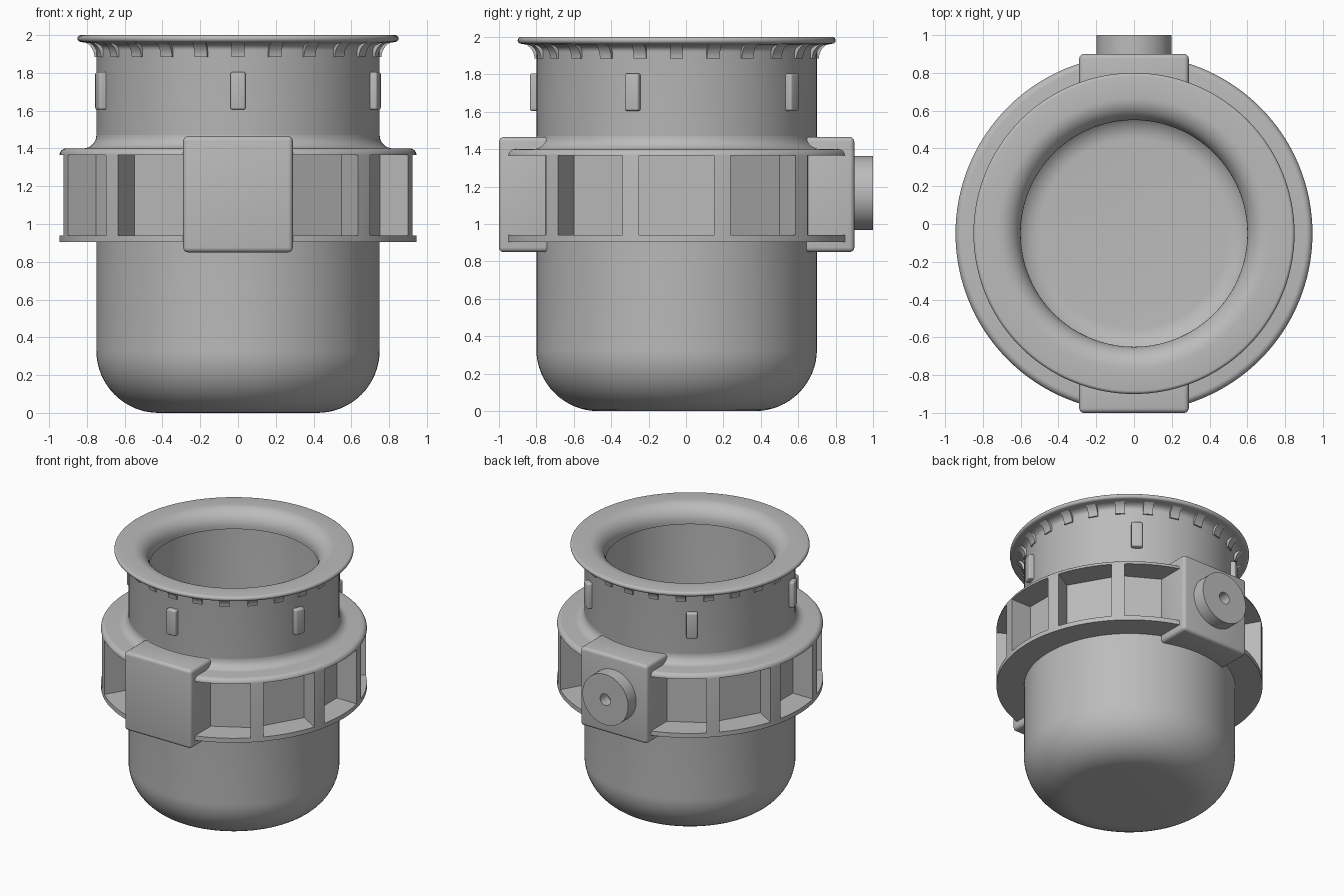
import bpy, bmesh
from math import sin, cos, pi, radians
from mathutils import Matrix, Vector

if "Cube" in bpy.data.objects:
    bpy.data.objects.remove(bpy.data.objects["Cube"], do_unlink=True)

AXIS_Y = -0.05           # vertical axis of the round parts
CENTRE = Matrix.Translation((0, AXIS_Y, 0))

grey = bpy.data.materials.new("plain grey")
grey.use_nodes = True
COLOUR = (0.5, 0.5, 0.5, 1)
grey.diffuse_color = COLOUR
grey.node_tree.nodes["Principled BSDF"].inputs["Base Color"].default_value = COLOUR


def finish(bm, name, smooth=True):
    bmesh.ops.recalc_face_normals(bm, faces=bm.faces)
    mesh = bpy.data.meshes.new(name)
    bm.to_mesh(mesh)
    bm.free()
    mesh.materials.append(grey)
    ob = bpy.data.objects.new(name, mesh)
    bpy.context.collection.objects.link(ob)
    if smooth:
        shade(ob)
    return ob


def activate(ob):
    bpy.ops.object.select_all(action='DESELECT')
    ob.select_set(True)
    bpy.context.view_layer.objects.active = ob


def shade(ob):
    activate(ob)
    bpy.ops.object.shade_smooth_by_angle(angle=radians(30))


def arc(cx, cz, rx, rz, start, end, n=10):
    """Elliptical arc of (radius, height) points, angles in degrees."""
    angles = [radians(start + (end - start) * i / n) for i in range(n + 1)]
    return [(cx + rx * cos(a), cz + rz * sin(a)) for a in angles]


def lathe(name, profile, closed, matrix=CENTRE, steps=128):
    bm = bmesh.new()
    verts = [bm.verts.new((r, 0, z)) for r, z in profile]
    pairs = list(zip(verts, verts[1:]))
    if closed:
        pairs.append((verts[-1], verts[0]))
    edges = [bm.edges.new(p) for p in pairs]
    bmesh.ops.spin(bm, geom=verts + edges, cent=(0, 0, 0), axis=(0, 0, 1),
                   angle=2 * pi, steps=steps)
    bmesh.ops.remove_doubles(bm, verts=bm.verts, dist=1e-4)
    bm.transform(matrix)
    return finish(bm, name)


def box(bm, low, high, matrix=Matrix(), bevel=0):
    """Box between two corners, optionally rounded, then placed."""
    low, high = Vector(low), Vector(high)
    place = Matrix.Translation((low + high) / 2) @ Matrix.Diagonal((high - low).to_4d())
    verts = bmesh.ops.create_cube(bm, size=1, matrix=matrix @ place)['verts']
    if bevel:
        edges = list({e for v in verts for e in v.link_edges})
        bmesh.ops.bevel(bm, geom=edges, offset=bevel, segments=4,
                        profile=0.5, affect='EDGES')


def around(degrees):
    """Placement whose local x axis points outward at the given angle."""
    return CENTRE @ Matrix.Rotation(radians(degrees), 4, 'Z')


# Hollow cup with rounded base, flared rim and funnel mouth
cup = [(0, 0)]
cup += arc(0.42, 0.33, 0.33, 0.33, -90, 0, 16)
cup += arc(0.81, 1.92, 0.06, 0.04, 180, 90, 6)
cup += arc(0.833, 1.982, 0.017, 0.018, -90, 90, 8)
cup += arc(0.72, 1.88, 0.12, 0.12, 90, 180, 12)
cup += [(0.60, 1.86), (0.65, 1.86)]
cup += arc(0.50, 0.25, 0.15, 0.15, 0, -90, 10)
cup += [(0, 0.10)]
lathe("cup", cup, False)

# Collar band with a filleted shoulder, pocketed all round
collar = [(0.70, 0.905), (0.945, 0.905), (0.945, 1.365)]
collar += arc(0.91, 1.365, 0.035, 0.035, 0, 90, 6)
collar += arc(0.82, 1.47, 0.07, 0.07, 270, 180, 8)
collar += [(0.70, 1.47)]
band = lathe("collar_band", collar, True)

bm = bmesh.new()
for k in range(12):
    if k not in (3, 9):
        box(bm, (0.752, -0.2, 0.94), (1.1, 0.2, 1.365), around(30 * k))
cutter = finish(bm, "pocket_cutter", smooth=False)
cut = band.modifiers.new("pockets", 'BOOLEAN')
cut.operation = 'DIFFERENCE'
cut.solver = 'EXACT'
cut.object = cutter
activate(band)
bpy.ops.object.modifier_apply(modifier=cut.name)
bpy.data.objects.remove(cutter, do_unlink=True)
shade(band)

# Square mounting blocks at front and back
for name, angle in (("front_block", -90), ("back_block", 90)):
    bm = bmesh.new()
    box(bm, (0.68, -0.29, 0.85), (0.95, 0.29, 1.465), around(angle), 0.025)
    # keep the block within the wall thickness
    bmesh.ops.bisect_plane(bm, geom=bm.verts[:] + bm.edges[:] + bm.faces[:],
                           plane_co=(0, AXIS_Y + (-0.69 if angle < 0 else 0.69), 0),
                           plane_no=(0, 1 if angle < 0 else -1, 0), clear_outer=True)
    finish(bm, name)

# Round boss with a centre hole on the back block
boss = [(0.045, 0), (0.198, 0), (0.198, 0.11), (0.045, 0.11), (0.045, 0.02), (0, 0.02), (0, 0)]
lathe("back_boss", boss, False,
      Matrix.Translation((0, 0.89, 1.165)) @ Matrix.Rotation(-pi / 2, 4, 'X'), 64)

# Five small raised pads on the neck
bm = bmesh.new()
for k in range(5):
    box(bm, (0.70, -0.04, 1.605), (0.785, 0.04, 1.805), around(-90 + 72 * k), 0.012)
finish(bm, "neck_pads")

# Curved brackets under the rim
section = [(0.72, 1.97), (0.72, 1.885)] + arc(0.84, 1.885, 0.08, 0.083, 180, 90, 8)
bm = bmesh.new()
for k in range(24):
    place = around(15 * k)
    face = bm.faces.new([bm.verts.new(place @ Vector((r, -0.035, z))) for r, z in section])
    new = bmesh.ops.extrude_face_region(bm, geom=[face])['geom']
    bmesh.ops.translate(bm, verts=[g for g in new if isinstance(g, bmesh.types.BMVert)],
                        vec=place.to_3x3() @ Vector((0, 0.07, 0)))
finish(bm, "rim_brackets")
